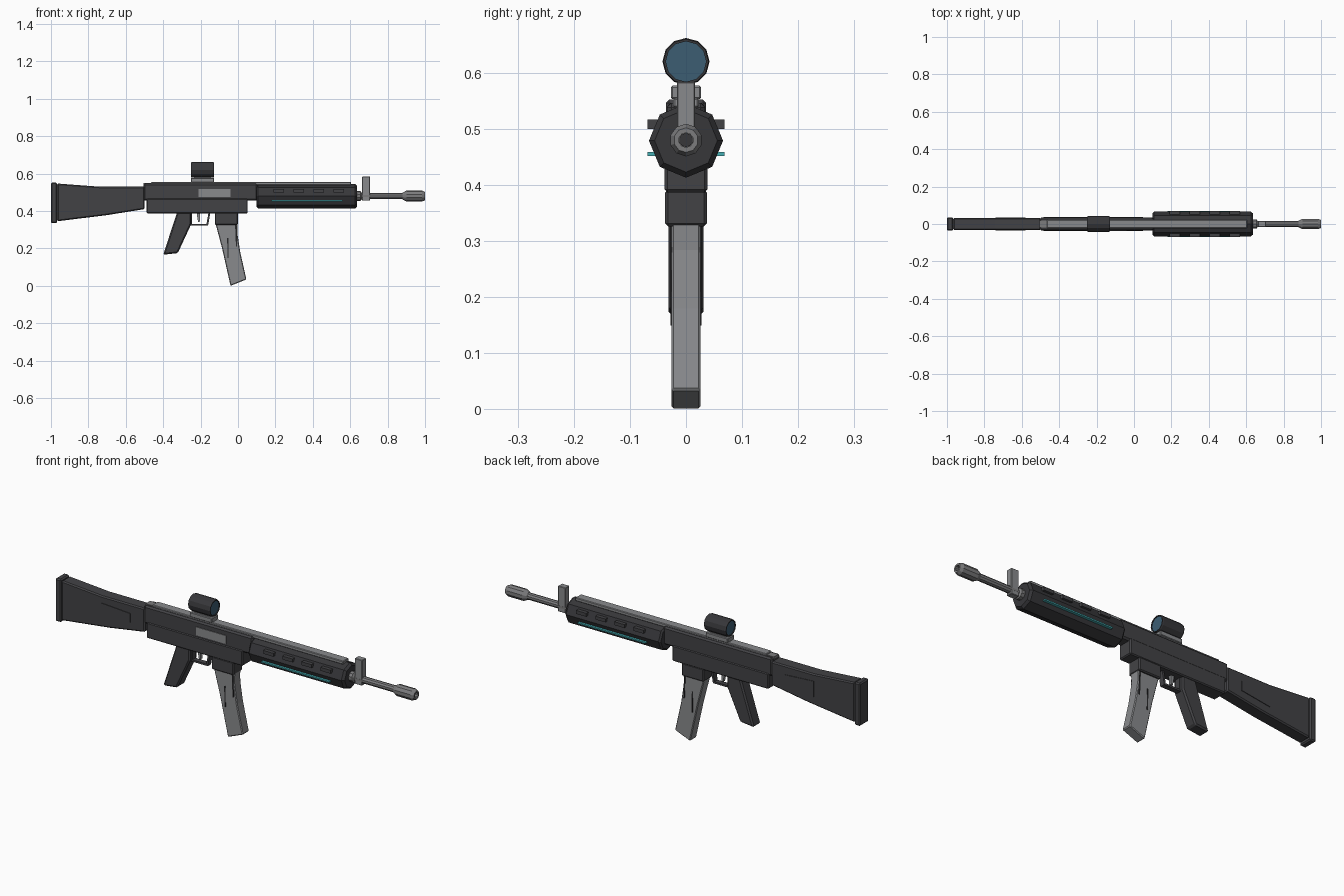
import bpy, bmesh, math
from mathutils import Vector

if "Cube" in bpy.data.objects:
    bpy.data.objects.remove(bpy.data.objects["Cube"], do_unlink=True)


def material(name, r, g, b):
    m = bpy.data.materials.new(name)
    m.use_nodes = True
    m.diffuse_color = (r, g, b, 1)
    bsdf = next(n for n in m.node_tree.nodes if n.type == "BSDF_PRINCIPLED")
    bsdf.inputs["Base Color"].default_value = (r, g, b, 1)
    return m


POLYMER = material("dark polymer", 0.055, 0.055, 0.06)
BLACK = material("black polymer", 0.038, 0.038, 0.042)
STEEL = material("grey steel", 0.2, 0.2, 0.205)
LIGHT = material("light grey metal", 0.25, 0.255, 0.265)
LENS = material("blue lens", 0.045, 0.11, 0.17)
GLOW = material("teal strip", 0.06, 0.42, 0.45)
SLOT = material("dark slot", 0.022, 0.022, 0.024)
AXIS_Z = 0.48


def finish(name, bm, mat):
    bmesh.ops.recalc_face_normals(bm, faces=bm.faces)
    mesh = bpy.data.meshes.new(name)
    bm.to_mesh(mesh)
    bm.free()
    mesh.materials.append(mat)
    ob = bpy.data.objects.new(name, mesh)
    bpy.context.scene.collection.objects.link(ob)
    return ob


def prism(name, profile, y0, y1, mat, bevel=0.0):
    """Side outline in x and z, extruded from y0 to y1."""
    bm = bmesh.new()
    face = bm.faces.new([bm.verts.new((x, y0, z)) for x, z in profile])
    new = bmesh.ops.extrude_face_region(bm, geom=[face])["geom"]
    verts = [v for v in new if isinstance(v, bmesh.types.BMVert)]
    bmesh.ops.translate(bm, verts=verts, vec=Vector((0, y1 - y0, 0)))
    ob = finish(name, bm, mat)
    if bevel:
        mod = ob.modifiers.new("edge chamfer", "BEVEL")
        mod.width, mod.segments, mod.limit_method = bevel, 1, "ANGLE"
    return ob


def box(name, x0, x1, y0, y1, z0, z1, mat, bevel=0.0):
    return prism(name, [(x0, z0), (x1, z0), (x1, z1), (x0, z1)], y0, y1, mat, bevel)


def lathe(name, profile, sides, z, mat, closed=False):
    """Rings of (x, radius) around an axis along x."""
    bm = bmesh.new()
    rings = []
    for x, r in profile:
        angles = [math.tau * i / sides for i in range(sides)]
        rings.append([bm.verts.new((x, r * math.sin(a), z + r * math.cos(a))) for a in angles])
    pairs = list(zip(rings, rings[1:]))
    if closed:
        pairs.append((rings[-1], rings[0]))
    else:
        bm.faces.new(rings[0])
        bm.faces.new(rings[-1])
    for a, b in pairs:
        for i in range(sides):
            j = (i + 1) % sides
            bm.faces.new((a[i], a[j], b[j], b[i]))
    return finish(name, bm, mat)


# Shoulder stock with butt pad and raised side panels
box("butt_pad", -1.0, -0.967, -0.036, 0.036, 0.335, 0.552, POLYMER, 0.006)
prism("stock", [(-0.967, 0.345), (-0.7, 0.378), (-0.5, 0.41), (-0.5, 0.53),
                (-0.74, 0.53), (-0.967, 0.547)], -0.033, 0.033, POLYMER, 0.006)
panel = [(-0.74, 0.415), (-0.58, 0.438), (-0.58, 0.485), (-0.74, 0.495)]
for side, label in ((-1, "right"), (1, "left")):
    prism("stock_panel_" + label, panel, side * 0.032, side * 0.036, POLYMER)

# Receiver
box("upper_receiver", -0.505, 0.105, -0.034, 0.034, 0.455, 0.546, POLYMER, 0.008)
box("lower_receiver", -0.488, 0.052, -0.038, 0.038, 0.387, 0.467, POLYMER, 0.005)
box("ejection_port", -0.21, -0.04, -0.037, -0.03, 0.475, 0.517, LIGHT)
box("top_rail", -0.465, 0.605, -0.023, 0.023, 0.538, 0.555, LIGHT, 0.003)
box("rail_end", -0.505, -0.465, -0.018, 0.018, 0.538, 0.549, STEEL)

# Grip, trigger and guard
prism("grip", [(-0.4, 0.166), (-0.322, 0.175), (-0.25, 0.33), (-0.25, 0.395),
               (-0.325, 0.395)], -0.031, 0.031, POLYMER, 0.007)
box("guard_bottom", -0.247, -0.16, -0.013, 0.013, 0.322, 0.331, POLYMER)
prism("guard_front", [(-0.17, 0.322), (-0.16, 0.322), (-0.148, 0.39), (-0.158, 0.39)],
      -0.013, 0.013, POLYMER)
box("guard_rear", -0.256, -0.246, -0.013, 0.013, 0.322, 0.39, POLYMER)
prism("trigger", [(-0.213, 0.34), (-0.204, 0.343), (-0.203, 0.39), (-0.22, 0.39),
                  (-0.217, 0.36)], -0.008, 0.008, LIGHT)

# Magazine with its well and side grooves
box("magazine_well", -0.124, 0.0, -0.037, 0.037, 0.326, 0.392, POLYMER, 0.005)
prism("magazine", [(-0.04, 0.0), (0.045, 0.034), (0.012, 0.18), (-0.004, 0.284),
                   (-0.002, 0.34), (-0.122, 0.34), (-0.085, 0.2)], -0.026, 0.026, LIGHT, 0.004)
for side, label in ((-1, "right"), (1, "left")):
    prism("groove_rear_" + label, [(-0.056, 0.15), (-0.05, 0.15), (-0.052, 0.255),
                                   (-0.058, 0.255)], side * 0.022, side * 0.028, SLOT)
    prism("groove_front_" + label, [(-0.011, 0.21), (-0.004, 0.21), (-0.009, 0.335),
                                    (-0.016, 0.335)], side * 0.022, side * 0.028, SLOT)

# Octagonal handguard with vents and glowing strips
lathe("handguard", [(0.1, 0.058), (0.108, 0.066), (0.625, 0.066), (0.637, 0.056)],
      8, AXIS_Z - 0.001, BLACK)
for side, label in ((-1, "right"), (1, "left")):
    for i in range(4):
        x = 0.218 + 0.107 * i
        box(f"vent_{label}_{i + 1}", x - 0.028, x + 0.028, side * 0.045, side * 0.069,
            0.5, 0.517, POLYMER)
    box("strip_" + label, 0.178, 0.56, side * 0.045, side * 0.069, 0.452, 0.459, GLOW)

# Barrel, muzzle and front sight
lathe("barrel", [(0.6, 0.017), (0.91, 0.017)], 10, AXIS_Z, STEEL)
lathe("barrel_collar", [(0.63, 0.026), (0.655, 0.026), (0.662, 0.017)], 10, AXIS_Z, STEEL)
lathe("muzzle", [(0.88, 0.018), (0.9, 0.029), (0.985, 0.029), (1.0, 0.022),
                 (1.0, 0.013), (0.96, 0.013)], 10, AXIS_Z, STEEL)
lathe("bore", [(0.955, 0.0125), (0.975, 0.0125)], 10, AXIS_Z, BLACK)
box("front_sight", 0.664, 0.706, -0.016, 0.016, 0.455, 0.584, LIGHT, 0.002)

# Optic on its mount
box("optic_mount", -0.252, -0.128, -0.027, 0.027, 0.553, 0.577, LIGHT, 0.003)
box("optic_foot", -0.235, -0.145, -0.015, 0.015, 0.572, 0.59, STEEL)
lathe("optic_tube", [(-0.252, 0.036), (-0.252, 0.04), (-0.245, 0.042), (-0.135, 0.042),
                     (-0.128, 0.04), (-0.128, 0.036)], 12, 0.62, BLACK, closed=True)
lathe("optic_lens", [(-0.248, 0.0365), (-0.132, 0.0365)], 12, 0.62, LENS)
